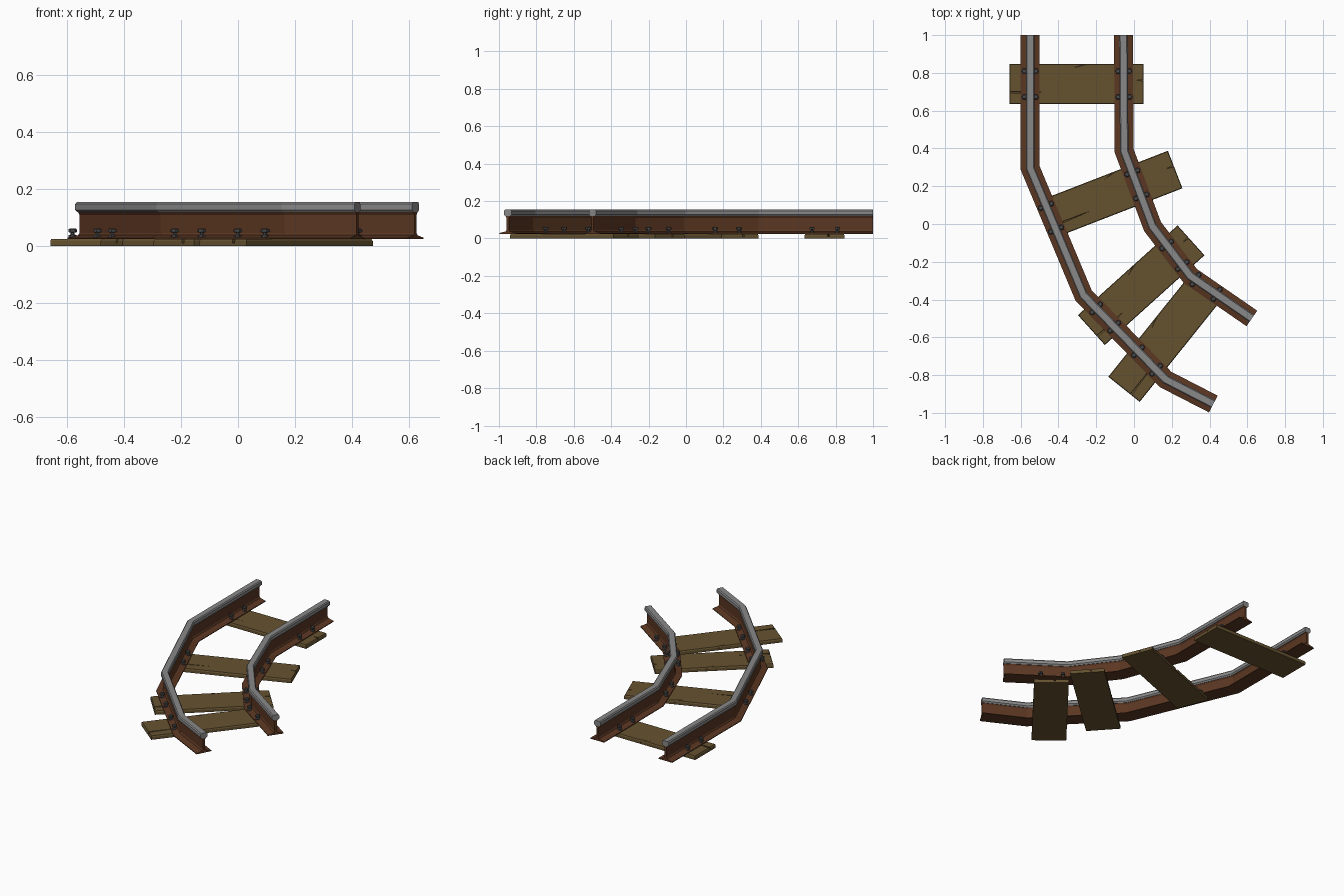
import bpy, bmesh, math
from mathutils import Vector

if "Cube" in bpy.data.objects:
    bpy.data.objects.remove(bpy.data.objects["Cube"])


def material(name, rgb):
    m = bpy.data.materials.new(name)
    m.diffuse_color = (*rgb, 1)
    m.use_nodes = True
    m.node_tree.nodes["Principled BSDF"].inputs["Base Color"].default_value = m.diffuse_color
    return m


WOOD = material("wood", (0.13, 0.085, 0.03))
RUST = material("rust", (0.105, 0.038, 0.016))
STEEL = material("steel", (0.25, 0.25, 0.25))
IRON = material("iron", (0.07, 0.07, 0.07))


def loft(bm, rings):
    """Skin a list of closed rings and cap both ends."""
    vs = [[bm.verts.new(p) for p in r] for r in rings]
    n = len(vs[0])
    for a, b in zip(vs, vs[1:]):
        for i in range(n):
            j = (i + 1) % n
            bm.faces.new((a[i], a[j], b[j], b[i]))
    bm.faces.new(vs[0])
    bm.faces.new(vs[-1])


def finish(bm, name, mat):
    bmesh.ops.recalc_face_normals(bm, faces=bm.faces[:])
    me = bpy.data.meshes.new(name)
    bm.to_mesh(me)
    bm.free()
    me.materials.append(mat)
    ob = bpy.data.objects.new(name, me)
    bpy.context.collection.objects.link(ob)
    return ob


def mirror(half):
    return half + [(-x, z) for x, z in reversed(half)]


def side(a, b):
    d = (b - a).normalized()
    return Vector((-d.y, d.x))


def sweep(name, path, profile, mat):
    """Sweep an (offset, z) profile along a flat path with mitred bends."""
    normals = [side(a, b) for a, b in zip(path, path[1:])]
    rings = []
    for i, p in enumerate(path):
        n0, n1 = normals[max(i - 1, 0)], normals[min(i, len(normals) - 1)]
        m = (n0 + n1) / (1 + n0.dot(n1))
        rings.append([(p.x + m.x * o, p.y + m.y * o, z) for o, z in profile])
    bm = bmesh.new()
    loft(bm, rings)
    finish(bm, name, mat)


# Rails: steel head over a rusty web and sloping foot
HEAD = mirror([(0.015, 0.119), (0.0225, 0.127), (0.0225, 0.147), (0.017, 0.154)])
BASE = mirror([(0.05, 0.024), (0.05, 0.029), (0.012, 0.038), (0.007, 0.046),
               (0.007, 0.110), (0.013, 0.120)])
RAILS = {
    "outer": [(-0.55, 1), (-0.55, 0.297), (-0.267, -0.378), (0.167, -0.823), (0.42, -0.953)],
    "inner": [(-0.056, 1), (-0.052, 0.387), (0.098, -0.013), (0.298, -0.275), (0.624, -0.50)],
}
RAILS = {k: [Vector(p) for p in v] for k, v in RAILS.items()}
for key, path in RAILS.items():
    sweep(key + "_rail_head", path, HEAD, STEEL)
    sweep(key + "_rail_web", path, BASE, RUST)

# Sleepers: plain underside, cracked and slightly tapered upper layer
L, W = 0.355, 0.1065
CRACKED = [(-L, -W), (L, -W), (L, 0.016), (0.315, 0.022), (L, 0.025), (L, W),
           (0.056, W), (-0.015, 0.089), (0.035, W), (-L, W),
           (-L, -0.042), (-0.145, -0.043), (-L, -0.053)]
RECT = [(-L, -W), (L, -W), (L, W), (-L, W)]


def flat_ring(outline, z, sx=1, sy=1):
    return [(x * sx, y * sy, z) for x, y in outline]


SLEEPERS = [(-0.305, 0.741, 0), (-0.113, 0.160, 21.2),
            (0.038, -0.324, 42), (0.169, -0.598, 51.3)]
for i, (x, y, deg) in enumerate(SLEEPERS):
    bm = bmesh.new()
    loft(bm, [flat_ring(RECT, 0), flat_ring(RECT, 0.01)])
    loft(bm, [flat_ring(CRACKED, 0.01), flat_ring(CRACKED, 0.017),
              flat_ring(CRACKED, 0.024, 0.99, 0.965)])
    ob = finish(bm, f"sleeper_{i + 1}", WOOD)
    ob.location = (x, y, 0)
    ob.rotation_euler.z = math.radians(deg)

# Bolts: washer, neck and head, in pairs either side of each rail
BOLT = [(0.014, 0.028), (0.014, 0.038), (0.007, 0.041),
        (0.007, 0.047), (0.0155, 0.049), (0.0155, 0.058), (0.010, 0.062)]
bm = bmesh.new()
for x, y, deg in SLEEPERS:
    t = math.radians(deg)
    across, centre = Vector((-math.sin(t), math.cos(t))), Vector((x, y))
    for path in RAILS.values():
        for d in (-0.068, 0.068):
            for a, b in zip(path, path[1:]):
                da, db = (a - centre).dot(across) - d, (b - centre).dot(across) - d
                if da * db < 0:
                    p, n = a.lerp(b, da / (da - db)), side(a, b)
                    for s in (-0.031, 0.031):
                        q = p + n * s
                        loft(bm, [[(q.x + r * math.cos(k * math.pi / 3 + t),
                                    q.y + r * math.sin(k * math.pi / 3 + t), z)
                                   for k in range(6)] for r, z in BOLT])
                    break
finish(bm, "rail_bolts", IRON)
